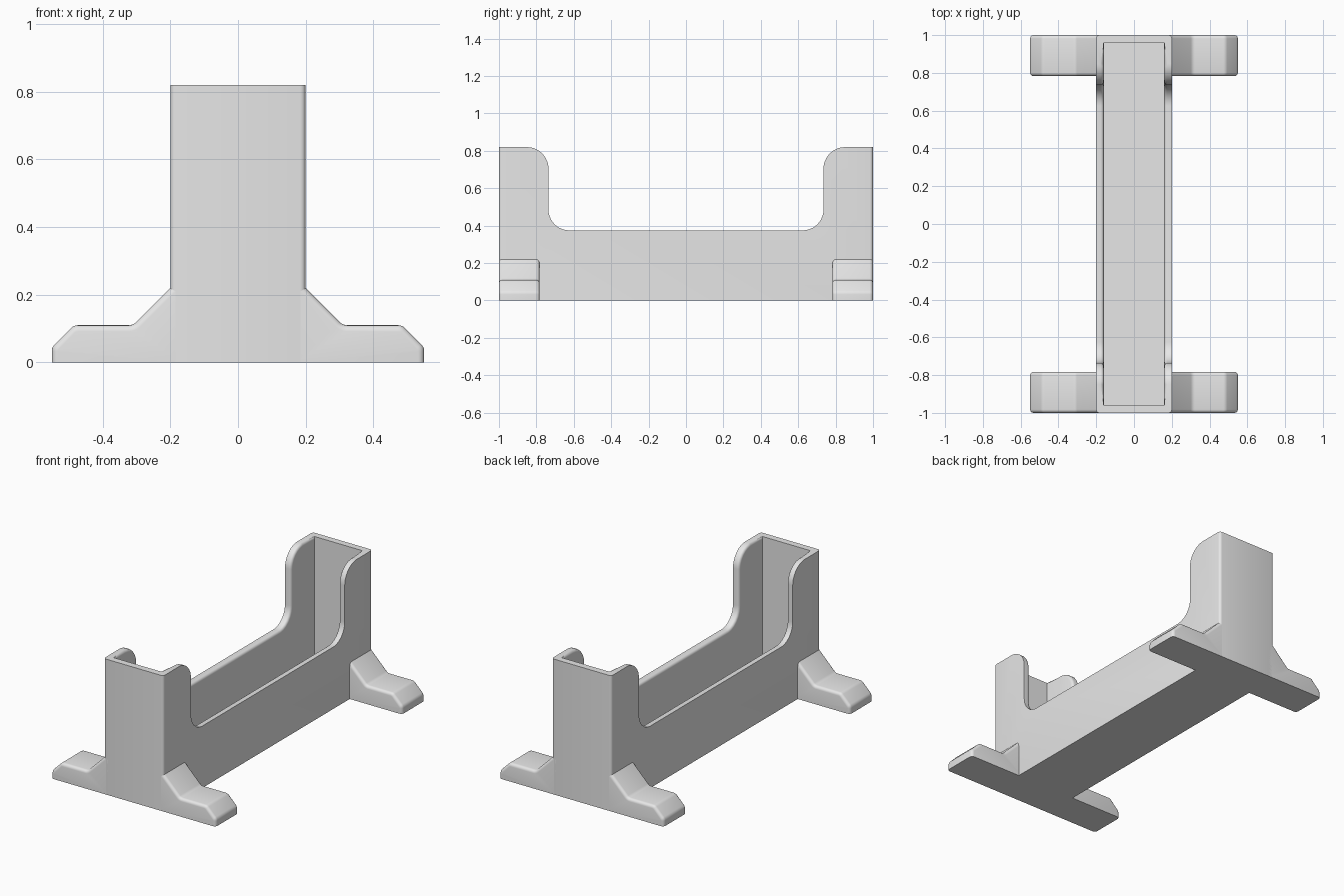
import bpy
import bmesh
from mathutils import Vector

cube = bpy.data.objects.get("Cube")
if cube:
    bpy.data.objects.remove(cube, do_unlink=True)

LENGTH, HALF_W, WALL, TOP = 1.0, 0.2, 0.04, 0.82

grey = bpy.data.materials.new("light_grey")
grey.use_nodes = True
grey.diffuse_color = (0.8, 0.8, 0.8, 1)
for node in grey.node_tree.nodes:
    if node.type == 'BSDF_PRINCIPLED':
        node.inputs["Base Color"].default_value = (0.8, 0.8, 0.8, 1)


def rounded(points, steps):
    """Turn (a, b, radius) corners into a closed outline with arcs."""
    out = []
    for i, (a, b, r) in enumerate(points):
        p = Vector((a, b))
        if r == 0:
            out.append(p)
            continue
        d1 = (Vector(points[i - 1][:2]) - p).normalized()
        d2 = (Vector(points[(i + 1) % len(points)][:2]) - p).normalized()
        mid = (d1 + d2).normalized()
        cos_half = mid.dot(d1)
        sin_half = (1 - cos_half ** 2) ** 0.5
        centre = p + mid * (r / sin_half)
        reach = r * cos_half / sin_half
        start, end = p + d1 * reach - centre, p + d2 * reach - centre
        for k in range(steps + 1):
            out.append(centre + start.lerp(end, k / steps).normalized() * r)
    return out


def extrude(outline, place, depth):
    """Extrude a flat outline by a depth vector."""
    bm = bmesh.new()
    face = bm.faces.new([bm.verts.new(place(p)) for p in outline])
    new = bmesh.ops.extrude_face_region(bm, geom=[face])["geom"]
    bmesh.ops.translate(bm, vec=depth,
                        verts=[v for v in new if isinstance(v, bmesh.types.BMVert)])
    bmesh.ops.recalc_face_normals(bm, faces=bm.faces[:])
    return bm


def soften(bm, rule, offset):
    """Round every edge whose two ends satisfy the rule."""
    edges = [e for e in bm.edges if rule(e.verts[0].co, e.verts[1].co)]
    bmesh.ops.bevel(bm, geom=edges, offset=offset, segments=4, profile=0.5,
                    affect='EDGES', clamp_overlap=False)
    bmesh.ops.recalc_face_normals(bm, faces=bm.faces[:])


def near(a, b):
    return abs(a - b) < 0.0005


def make_object(name, bm):
    mesh = bpy.data.meshes.new(name)
    bm.to_mesh(mesh)
    bm.free()
    mesh.materials.append(grey)
    obj = bpy.data.objects.new(name, mesh)
    bpy.context.collection.objects.link(obj)
    return obj


def smooth(obj):
    bpy.ops.object.select_all(action='DESELECT')
    obj.select_set(True)
    bpy.context.view_layer.objects.active = obj
    bpy.ops.object.shade_smooth_by_angle(angle=0.55)


# Trough: side profile with tall ends and a low middle
half = [(LENGTH, 0, 0), (LENGTH, TOP, 0), (0.735, TOP, 0.115), (0.735, 0.375, 0.11)]
profile = half + [(-y, z, r) for y, z, r in reversed(half)]
bm = extrude(rounded(profile, 8), lambda p: (-HALF_W, p.x, p.y), (2 * HALF_W, 0, 0))
soften(bm, lambda a, b: near(abs(a.y), LENGTH) and near(a.y, b.y) and near(a.x, b.x), 0.016)
trough = make_object("trough", bm)

# Hollow out the trough
bm = bmesh.new()
bmesh.ops.create_cube(bm, size=1)
bmesh.ops.scale(bm, vec=(2 * (HALF_W - WALL), 2 * (LENGTH - WALL), 1), verts=bm.verts)
bmesh.ops.translate(bm, vec=(0, 0, 0.5 + WALL), verts=bm.verts)
cavity = make_object("cavity_cutter", bm)
cavity.hide_render = True
cut = trough.modifiers.new("hollow", 'BOOLEAN')
cut.operation, cut.solver, cut.object = 'DIFFERENCE', 'EXACT', cavity
graph = bpy.context.evaluated_depsgraph_get()
hollow = bpy.data.meshes.new_from_object(trough.evaluated_get(graph))
trough.modifiers.clear()
bpy.data.objects.remove(cavity, do_unlink=True)

# Round the inner rim of the side walls
bm = bmesh.new()
bm.from_mesh(hollow)
bmesh.ops.remove_doubles(bm, verts=bm.verts, dist=0.0001)
soften(bm, lambda a, b: all(near(abs(v.x), HALF_W - WALL) and v.z > 0.3 for v in (a, b))
       and near(a.x, b.x), 0.016)
bm.to_mesh(trough.data)
bm.free()
bpy.data.meshes.remove(hollow)
smooth(trough)

# Four stabilising feet, rooted inside the trough walls
foot = [(0.17, 0, 0), (0.55, 0, 0), (0.55, 0.045, 0.03), (0.485, 0.11, 0.03),
        (0.31, 0.11, 0.03), (0.2, 0.22, 0), (0.17, 0.25, 0)]
for end, sy in (("front", -1), ("back", 1)):
    for side, sx in (("left", 1), ("right", -1)):
        bm = extrude(rounded(foot, 4), lambda p: (sx * p.x, sy * LENGTH, p.y),
                     (0, -sy * 0.217, 0))
        soften(bm, lambda a, b: near(a.y, b.y) and a.z + b.z > 0.001
               and abs(a.x + b.x) > 0.345, 0.018)
        smooth(make_object(f"{end}_{side}_foot", bm))
